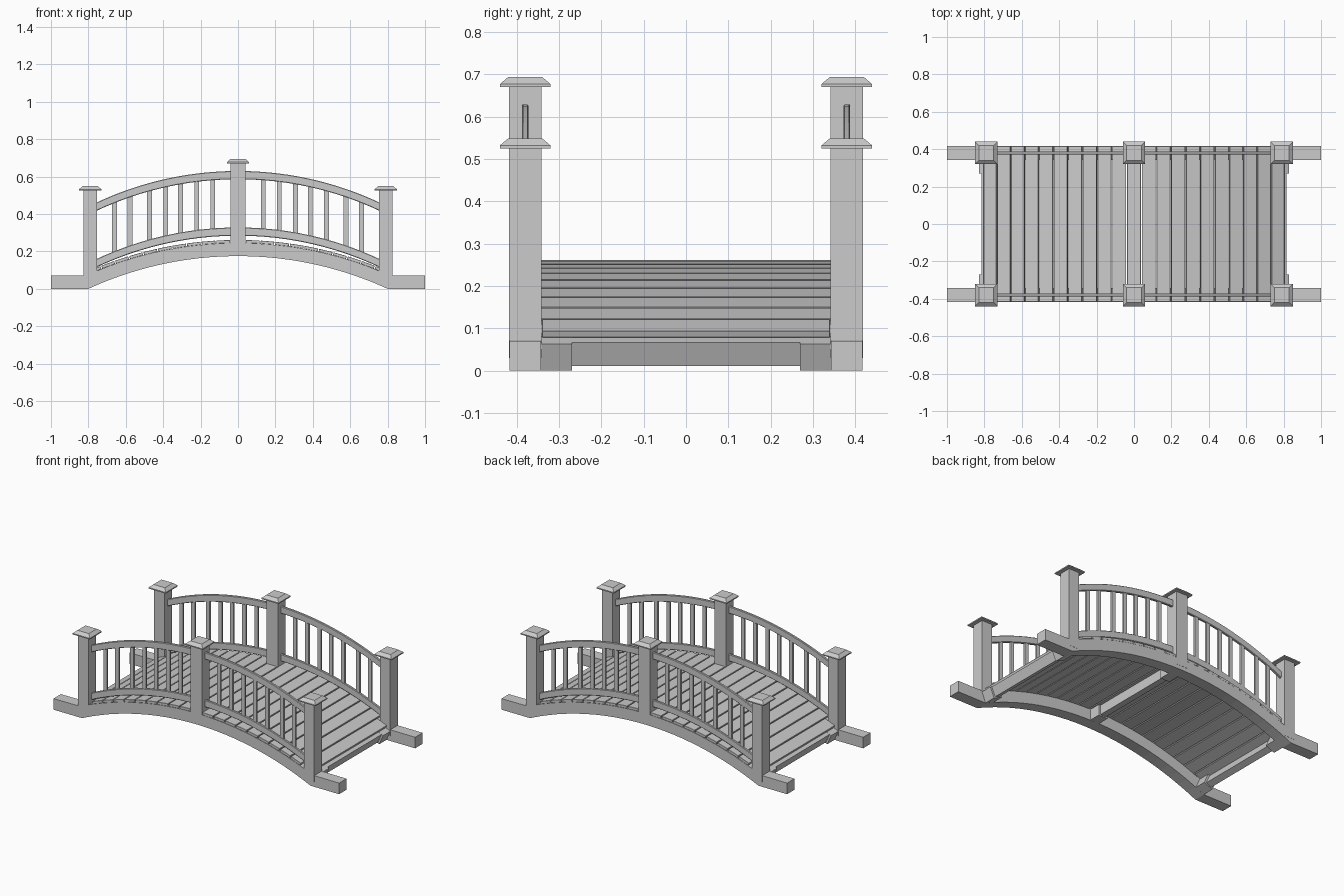
import bpy, bmesh, math
from mathutils import Matrix, Vector

if "Cube" in bpy.data.objects:
    bpy.data.objects.remove(bpy.data.objects["Cube"])

Y = 0.38            # centre line of each side
ZC = -1.741         # centre of the deck arch (x = 0)


def finish(bm, name, bevel=0.0):
    bmesh.ops.recalc_face_normals(bm, faces=bm.faces)
    me = bpy.data.meshes.new(name)
    bm.to_mesh(me)
    bm.free()
    ob = bpy.data.objects.new(name, me)
    bpy.context.collection.objects.link(ob)
    if bevel:
        m = ob.modifiers.new("bevel", 'BEVEL')
        m.width = bevel
        m.segments = 1
    return ob


def box(name, size, loc, ang=0.0, bevel=0.0):
    bm = bmesh.new()
    mat = (Matrix.Translation(Vector(loc)) @ Matrix.Rotation(ang, 4, 'Y')
           @ Matrix.Diagonal((*size, 1)))
    bmesh.ops.create_cube(bm, size=1, matrix=mat)
    return finish(bm, name, bevel)


def radial_box(name, size, ang, radius, y=0.0, bevel=0.0):
    # box sitting on the deck arch, tilted with it
    return box(name, size, (radius * math.sin(ang), y, ZC + radius * math.cos(ang)), ang, bevel)


def extrude(name, pts, y, depth, bevel=0.0):
    bm = bmesh.new()
    f = bm.faces.new([bm.verts.new((x, y - depth / 2, z)) for x, z in pts])
    r = bmesh.ops.extrude_face_region(bm, geom=[f])
    bmesh.ops.translate(bm, vec=(0, depth, 0),
                        verts=[v for v in r['geom'] if isinstance(v, bmesh.types.BMVert)])
    return finish(bm, name, bevel)


def arc(r, zc, x0, x1, n=24):
    a0, a1 = math.asin(x0 / r), math.asin(x1 / r)
    return [(r * math.sin(a0 + (a1 - a0) * i / n), zc + r * math.cos(a0 + (a1 - a0) * i / n))
            for i in range(n + 1)]


def rail_pts(z_top, height, r=1.78, end=0.775):
    return (arc(r, z_top - r, -end, end)
            + arc(r, z_top - height - r, end, -end))


def cap(name, x, y, z):
    # square lip with a sloped top
    bm = bmesh.new()
    rings = [[bm.verts.new((x + sx * h, y + sy * h, z + dz))
              for sx, sy in ((-1, -1), (1, -1), (1, 1), (-1, 1))]
             for h, dz in ((0.06, 0), (0.06, 0.007), (0.04, 0.024))]
    for a, b in zip(rings, rings[1:]):
        for i in range(4):
            j = (i + 1) % 4
            bm.faces.new((a[i], a[j], b[j], b[i]))
    bm.faces.new(rings[0])
    bm.faces.new(rings[-1])
    return finish(bm, name)


BALUSTERS = (0.135, 0.22, 0.307, 0.387, 0.473, 0.577, 0.66)

for side, tag in ((-1, "front"), (1, "back")):
    y = side * Y
    # arched side beam with flat feet
    beam = ([(-1, 0), (-1, 0.07)] + arc(1.986, ZC, -0.813, 0.813)
            + [(1, 0.07), (1, 0)] + arc(1.916, ZC, 0.8, -0.8))
    extrude(tag + "_side_beam", beam, y, 0.074)

    # posts and caps
    for x, z0, z1 in ((-0.79, 0.03, 0.525), (0, 0.2, 0.67), (0.79, 0.03, 0.525)):
        w = 0.08 if x == 0 else 0.072
        box(tag + "_post", (w, 0.076, z1 - z0), (x, y, (z0 + z1) / 2))
        cap(tag + "_post_cap", x, y, z1)

    # curved hand rail and lower rail
    extrude(tag + "_hand_rail", rail_pts(0.63, 0.044), y, 0.016, 0.003)
    extrude(tag + "_lower_rail", rail_pts(0.328, 0.044), y, 0.016, 0.003)

    # balusters
    for bx in BALUSTERS:
        drop = 1.78 - math.sqrt(1.78 ** 2 - bx ** 2)
        z0, z1 = 0.31 - drop, 0.605 - drop
        for s in (-1, 1):
            box(tag + "_baluster", (0.025, 0.012, z1 - z0), (s * bx, y, (z0 + z1) / 2))

# deck boards, shorter where they fit between posts
for i in range(-10, 11):
    width = 0.68 if i in (-10, 0, 10) else 0.832
    radial_box("deck_board", (0.073, width, 0.016), i * 0.0395, 1.994, bevel=0.001)

# cross beams under the deck with end blocks
for a in (-0.414, 0, 0.414):
    radial_box("cross_beam", (0.04, 0.70, 0.06), a, 1.953)
    for s in (-1, 1):
        radial_box("cross_beam_block", (0.064, 0.076, 0.068), a, 1.950, s * 0.307)
